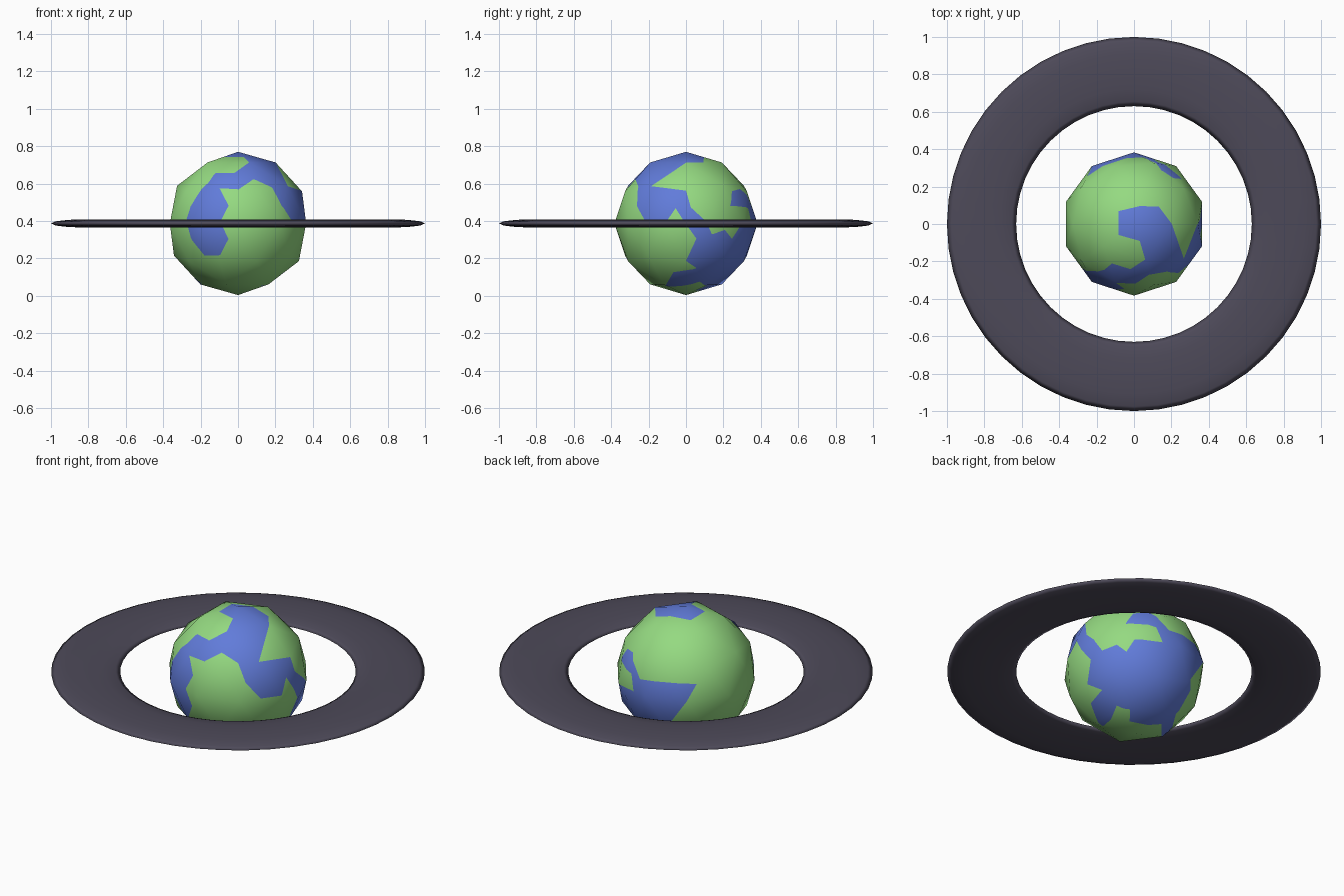
import bpy, bmesh, math
from mathutils import Vector

if "Cube" in bpy.data.objects:
    bpy.data.objects.remove(bpy.data.objects["Cube"])

R, ZC = 0.383, 0.387


def material(name, rgb):
    m = bpy.data.materials.new(name)
    m.diffuse_color = (*rgb, 1)
    m.use_nodes = True
    m.node_tree.nodes["Principled BSDF"].inputs["Base Color"].default_value = m.diffuse_color
    return m


land = material("land_green", (0.30, 0.70, 0.22))
sea = material("sea_blue", (0.12, 0.20, 0.70))
stone = material("ring_grey", (0.075, 0.068, 0.10))

# Shoreline: one closed loop, as runs of 2D points seen on a side of the sphere
SHORE = [
    ("top", [(-.086, .072), (.03, .099), (.139, .099), (.198, .008)]),
    ("right", [(-.187, .20), (0, .176), (.027, .09), (.10, .02), (.144, -.06),
               (.22, -.037), (.257, -.086), (.294, -.02)]),
    ("back", [(.10, -.01), (.13, .085), (.272, .10), (.22, .18), (.15, .19),
              (.054, .08), (-.259, .094), (-.127, -.147), (-.165, -.19)]),
    ("bottom", [(-.16, .18), (-.25, 0), (-.21, -.03), (-.112, .11), (.076, .053),
                (.128, .119), (.19, .077), (.145, -.03), (.126, -.118)]),
    ("right", [(-.07, -.273), (.059, -.251), (0, -.20), (.059, -.086), (-.01, .01),
               (-.058, .085), (-.112, 0)]),
    ("front", [(.312, 0), (.246, .10), (.187, .203), (.086, .246), (.005, .19),
               (-.10, .19), (-.053, .10), (-.10, .01), (-.053, -.086), (-.096, -.17),
               (-.187, -.18), (-.267, -.08), (-.289, .027), (-.235, .147),
               (-.166, .23), (-.126, .285)]),
    ("top", [(-.02, -.255), (.06, -.19), (.032, -.094), (-.086, -.061)]),
]


def on_sphere(side, a, b):
    c = math.sqrt(max(R * R - a * a - b * b, 0))
    return Vector({"top": (a, b, c), "bottom": (a, b, -c), "right": (c, a, b),
                   "front": (a, -c, b), "back": (a, c, b)}[side]).normalized()


pts = [on_sphere(s, a, b) for s, run in SHORE for a, b in run]
edges = [(p, q, p.cross(q)) for p, q in zip(pts, pts[1:] + pts[:1])]
DRY = Vector((-1, 0.013, 0.057)).normalized()


def is_sea(p):
    # Parity of shoreline crossings on the arc from a known dry point
    n, inside = DRY.cross(p), False
    for c, d, m in edges:
        signs = (-n.dot(c) > 0, n.dot(d) > 0, -m.dot(p) > 0, m.dot(DRY) > 0)
        if all(signs) or not any(signs):
            inside = not inside
    return inside


# Planet: low-poly sphere cut along the shoreline and coloured
bm = bmesh.new()
bmesh.ops.create_icosphere(bm, subdivisions=2, radius=R)
for p, q, n in edges:
    bmesh.ops.bisect_plane(bm, geom=bm.verts[:] + bm.edges[:] + bm.faces[:],
                           dist=1e-5, plane_co=(0, 0, 0), plane_no=n.normalized())
for f in bm.faces:
    f.smooth = True
    f.material_index = int(is_sea(f.calc_center_median().normalized()))
bmesh.ops.dissolve_limit(bm, angle_limit=math.radians(2), verts=bm.verts[:],
                         edges=bm.edges[:], delimit={'MATERIAL'})
bmesh.ops.triangulate(bm, faces=bm.faces[:])
mesh = bpy.data.meshes.new("planet")
bm.to_mesh(mesh)
bm.free()
mesh.materials.append(land)
mesh.materials.append(sea)
mesh.normals_split_custom_set_from_vertices([v.co.normalized() for v in mesh.vertices])
planet = bpy.data.objects.new("planet", mesh)
planet.location.z = ZC
bpy.context.collection.objects.link(planet)

# Ring: flattened torus
bpy.ops.mesh.primitive_torus_add(major_segments=48, minor_segments=12,
                                 major_radius=0.815, minor_radius=0.185,
                                 location=(0, 0, ZC))
ring = bpy.context.object
ring.name = "ring"
ring.scale.z = 0.12
bpy.ops.object.transform_apply(location=False, rotation=False, scale=True)
bpy.ops.object.shade_smooth()
ring.data.materials.append(stone)
